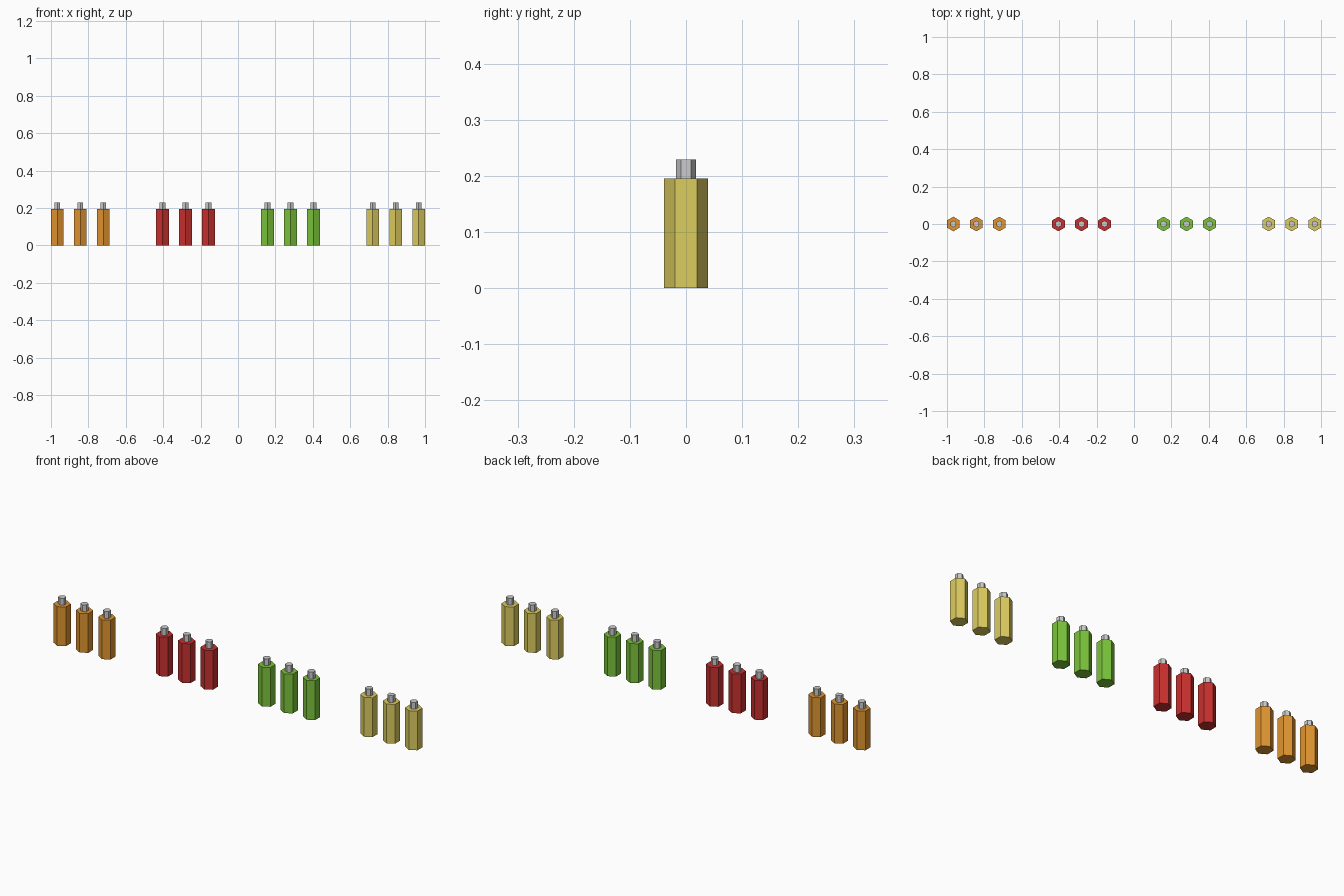
import bpy
from math import radians

if "Cube" in bpy.data.objects:
    bpy.data.objects.remove(bpy.data.objects["Cube"])

BODY_R, BODY_H = 0.039, 0.195
CAP_R, CAP_TOP = 0.018, 0.229
GROUP_STEP, BOTTLE_STEP = 0.562, 0.123

COLOURS = {
    "orange": (0.75, 0.30, 0.03, 1),
    "red": (0.58, 0.03, 0.028, 1),
    "green": (0.20, 0.55, 0.045, 1),
    "yellow": (0.72, 0.61, 0.115, 1),
}


def hex_prism(name, x, radius, z0, z1, mat=None):
    """Six-sided upright prism with corners on the y axis."""
    bpy.ops.mesh.primitive_cylinder_add(
        vertices=6, radius=radius, depth=z1 - z0, location=(x, 0, (z0 + z1) / 2))
    obj = bpy.context.object
    obj.name = name
    if mat:
        obj.data.materials.append(mat)
    return obj


# four colour groups of three bottles in one row
for g, (colour, rgba) in enumerate(COLOURS.items()):
    mat = bpy.data.materials.new(colour)
    mat.diffuse_color = rgba
    mat.use_nodes = True
    mat.node_tree.nodes["Principled BSDF"].inputs["Base Color"].default_value = mat.diffuse_color
    for b in range(3):
        x = (g - 1.5) * GROUP_STEP + (b - 1) * BOTTLE_STEP
        hex_prism(f"{colour}_bottle_body_{b + 1}", x, BODY_R, 0, BODY_H, mat)
        # grey cap
        hex_prism(f"{colour}_bottle_cap_{b + 1}", x, CAP_R, BODY_H, CAP_TOP)
